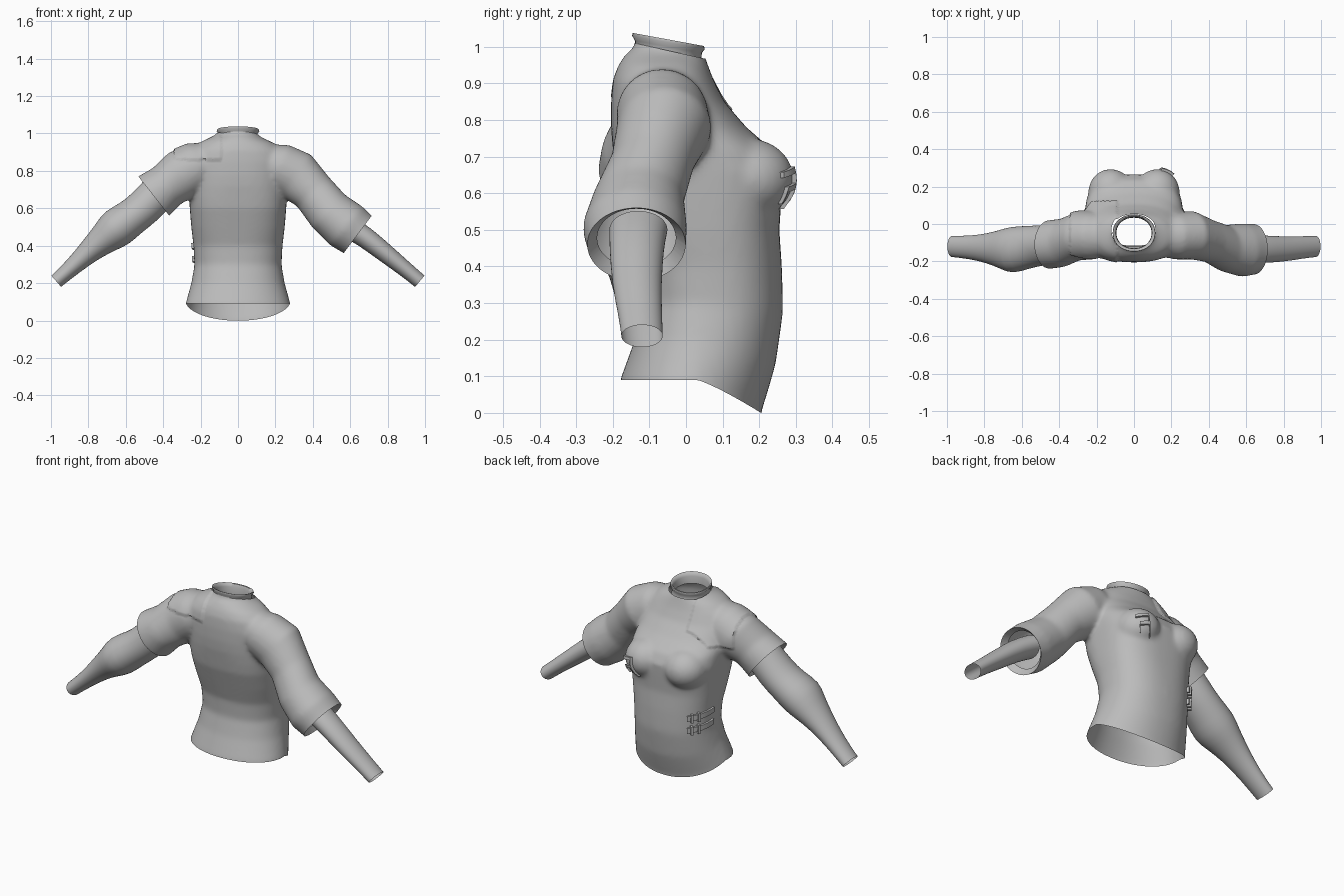
import bpy, bmesh, math
from mathutils import Vector
from mathutils.bvhtree import BVHTree

if "Cube" in bpy.data.objects:
    bpy.data.objects.remove(bpy.data.objects["Cube"])

cloth = bpy.data.materials.new("grey_cloth")
cloth.use_nodes = True
cloth.diffuse_color = (0.5, 0.5, 0.5, 1)
cloth.node_tree.nodes["Principled BSDF"].inputs["Base Color"].default_value = (0.5, 0.5, 0.5, 1)


def make_object(name, bm):
    mesh = bpy.data.meshes.new(name)
    bm.to_mesh(mesh)
    bm.free()
    mesh.materials.append(cloth)
    obj = bpy.data.objects.new(name, mesh)
    bpy.context.collection.objects.link(obj)
    return obj


def smooth(obj, angle=50):
    bpy.ops.object.select_all(action='DESELECT')
    obj.select_set(True)
    bpy.context.view_layer.objects.active = obj
    bpy.ops.object.shade_smooth_by_angle(angle=math.radians(angle))


def signed_power(v, p):
    return math.copysign(abs(v) ** p, v)


def loft(bm, rings, sides=32, caps=True):
    """Skin rings of (centre, u axis, v axis, squareness)."""
    loops = []
    for c, u, v, sq in rings:
        loop = []
        for i in range(sides):
            a = math.tau * i / sides
            p = c + u * signed_power(math.cos(a), 2 / sq) + v * signed_power(math.sin(a), 2 / sq)
            loop.append(bm.verts.new(p))
        loops.append(loop)
    for a, b in zip(loops, loops[1:]):
        for i in range(sides):
            j = (i + 1) % sides
            bm.faces.new((a[i], a[j], b[j], b[i]))
    if caps:
        bm.faces.new(loops[0][::-1])
        bm.faces.new(loops[-1])


def arm_rings(rows, extend=0):
    """Rows of (x, z, y, thickness radius, y radius) along an arm."""
    pts = [Vector((x, y, z)) for x, z, y, r, ry in rows]
    rings = []
    for i, row in enumerate(rows):
        t = pts[min(i + 1, len(pts) - 1)] - pts[max(i - 1, 0)]
        t.y = 0
        t.normalize()
        u = Vector((-t.z, 0, t.x)) * row[3]
        rings.append((pts[i], u, Vector((0, row[4], 0)), 2))
    if extend:
        c, u, v, sq = rings[-1]
        rings.append((c + t * extend, u, v, sq))
    return rings, t


# Torso rings: height, half width, back y, front y, squareness
torso = [(0.0, .29, -.19, .20, 2.1), (.09, .28, -.18, .205, 2.1), (.2, .25, -.14, .245, 2.2),
         (.3, .233, -.115, .265, 2.3), (.4, .238, -.12, .262, 2.4), (.5, .25, -.15, .255, 2.6),
         (.6, .258, -.18, .262, 2.8), (.66, .262, -.19, .265, 2.8), (.72, .265, -.2, .235, 2.6),
         (.78, .265, -.205, .165, 2.4), (.85, .26, -.205, .105, 2.3), (.91, .235, -.2, .075, 2.2),
         (.95, .19, -.185, .06, 2.1), (.98, .125, -.165, .05, 2), (1.0, .10, -.14, .04, 2),
         (1.06, .095, -.135, .035, 2)]
left_sleeve = [(.1, .87, -.07, .08, .09), (.22, .82, -.065, .13, .125), (.31, .775, -.06, .138, .13),
               (.40, .69, -.09, .116, .115), (.485, .585, -.13, .124, .125),
               (.58, .505, -.14, .135, .143), (.64, .46, -.135, .125, .135)]
right_sleeve = [(-.1, .87, -.07, .08, .09), (-.22, .82, -.065, .13, .125), (-.30, .78, -.065, .137, .13),
                (-.38, .72, -.10, .122, .13), (-.45, .665, -.11, .135, .13)]

shell = bmesh.new()
loft(shell, [(Vector((0, (b + f) / 2, z)), Vector((w, 0, 0)), Vector((0, (f - b) / 2, 0)), sq)
             for z, w, b, f, sq in torso], 48)
cuts = []
for rows in (left_sleeve, right_sleeve):
    rings, t = arm_rings(rows, .06)
    loft(shell, rings)
    cuts.append((rings[-2][0], t))
for side in (-1, 1):
    res = bmesh.ops.create_uvsphere(shell, u_segments=24, v_segments=16, radius=1)
    for v in res["verts"]:
        v.co = Vector((side * .125 + v.co.x * .12, .17 + v.co.y * .125, .64 + v.co.z * .11))
bmesh.ops.recalc_face_normals(shell, faces=shell.faces)
shirt = make_object("shirt_body", shell)

# Fuse torso and sleeves into one soft shell
remesh = shirt.modifiers.new("fuse", 'REMESH')
remesh.mode = 'VOXEL'
remesh.voxel_size = .011
relax = shirt.modifiers.new("relax", 'SMOOTH')
relax.factor = .5
relax.iterations = 12
bm = bmesh.new()
bm.from_object(shirt, bpy.context.evaluated_depsgraph_get())
shirt.modifiers.clear()


def open_end(point, normal, keep):
    """Cut the shell open beyond a plane, only where keep(vertex) holds."""
    faces = [f for f in bm.faces if all(keep(v.co) for v in f.verts)]
    geom = set(faces)
    for f in faces:
        geom.update(f.verts)
        geom.update(f.edges)
    bmesh.ops.bisect_plane(bm, geom=list(geom), dist=1e-5, plane_co=point, plane_no=normal)
    gone = [v for v in bm.verts if keep(v.co) and (v.co - point).dot(normal) > 1e-4]
    bmesh.ops.delete(bm, geom=gone, context='VERTS')


open_end(Vector((0, 0, .09)), Vector((0, 0, -1)), lambda p: abs(p.x) < .35 and p.z < .3)
open_end(Vector((0, -.05, .99)), Vector((0, .22, 1)).normalized(), lambda p: abs(p.x) < .15 and p.z > .9)
for (point, normal), s in zip(cuts, (1, -1)):
    open_end(point, normal, lambda p: p.x * s > .33)
    # Turn the cuff edge inward
    rim = [e for e in bm.edges if e.is_boundary and e.verts[0].co.x * s > .33]
    new = bmesh.ops.extrude_edge_only(bm, edges=rim)["geom"]
    for v in new:
        if isinstance(v, bmesh.types.BMVert):
            v.co = point + (v.co - point) * .8 - normal * .03

# Dropped hem, and a raised panel over one shoulder
bm.normal_update()
for v in bm.verts:
    p = v.co
    if p.z < .35:
        p.z -= .09 * max(0, (p.y - .03) / .175) ** 1.2 * (.35 - p.z) / .26
    if -.34 < p.x < -.09 and p.z > .86 - .1 * (p.y > 0) and p.y < .12:
        p += v.normal * .009
bm.to_mesh(shirt.data)
surface = BVHTree.FromBMesh(bm)
bm.free()
smooth(shirt)

# Fitted lower sleeves, open at the wrists
forearms = {
    "left_forearm": [(.59, .5, -.13, .06, .08), (.67, .455, -.135, .058, .075), (.80, .35, -.135, .05, .068),
                     (.9, .27, -.125, .042, .06), (.972, .21, -.12, .04, .057)],
    "right_lower_sleeve": [(-.42, .69, -.11, .1, .1), (-.50, .605, -.115, .1, .11), (-.57, .55, -.125, .097, .115),
                           (-.65, .495, -.14, .112, .128), (-.70, .45, -.135, .09, .108),
                           (-.78, .385, -.13, .066, .08), (-.88, .29, -.125, .046, .062),
                           (-.972, .21, -.12, .04, .057)]}
for name, rows in forearms.items():
    bm = bmesh.new()
    loft(bm, arm_rings(rows)[0], 24, caps=False)
    bmesh.ops.recalc_face_normals(bm, faces=bm.faces)
    obj = make_object(name, bm)
    sub = obj.modifiers.new("round", 'SUBSURF')
    sub.levels = sub.render_levels = 1
    smooth(obj, 60)

# Collar band with a rolled rim
bm = bmesh.new()
collar = [(.96, .108), (.98, .103), (1.0, .105), (1.012, .114), (1.02, .112), (1.018, .104), (1.0, .096), (.96, .094)]
loft(bm, [(Vector((0, -.048, z)), Vector((r, 0, -.0)), Vector((0, r * .87, -r * .16)), 2.1)
          for z, r in collar], 40, caps=False)
bmesh.ops.recalc_face_normals(bm, faces=bm.faces)
smooth(make_object("collar", bm), 60)


def bar(bm, path, width, depth):
    """Flat strip laid on the shell along (x, z) points, cast outward from the body axis."""
    strip = []
    for k in range(len(path) - 1):
        for i in range(6 if k < len(path) - 2 else 7):
            strip.append(path[k].lerp(path[k + 1], i / 6))
    loops = []
    for i, q in enumerate(strip):
        d = strip[min(i + 1, len(strip) - 1)] - strip[max(i - 1, 0)]
        side = Vector((-d.y, d.x)).normalized() * width / 2
        loop = []
        for s, h in ((-1, -.004), (1, -.004), (1, depth), (-1, depth)):
            ang, z = q + side * s
            out = Vector((math.sin(ang), math.cos(ang), 0))
            hit = surface.ray_cast(Vector((0, .05, z)) + out * .6, -out)[0]
            loop.append(bm.verts.new(hit + out * h))
        loops.append(loop)
    for a, b in zip(loops, loops[1:]):
        for i in range(4):
            bm.faces.new((a[i], a[(i + 1) % 4], b[(i + 1) % 4], b[i]))
    bm.faces.new(loops[0])
    bm.faces.new(loops[-1])


def fittings(name, paths, width, depth):
    bm = bmesh.new()
    for path in paths:
        bar(bm, [Vector(p) for p in path], width, depth)
    bmesh.ops.recalc_face_normals(bm, faces=bm.faces)
    smooth(make_object(name, bm), 30)


# Waist straps and their buckles: points are (angle round the body, height)
for n, z in enumerate((.31, .38)):
    fittings(f"waist_strap_{n + 1}", [[(-1.4, z + .02), (-.75, z - .005)]], .03, .012)
    fittings(f"waist_buckle_{n + 1}",
             [[(-1.0, z - .022), (-1.0, z + .028)], [(-.85, z - .026), (-.85, z + .022)]], .05, .02)
# Chest clasp
fittings("chest_clasp", [[(.78, .65), (.55, .665), (.5, .56)],
                         [(.53, .62), (.7, .61), (.7, .57)]], .016, .014)
